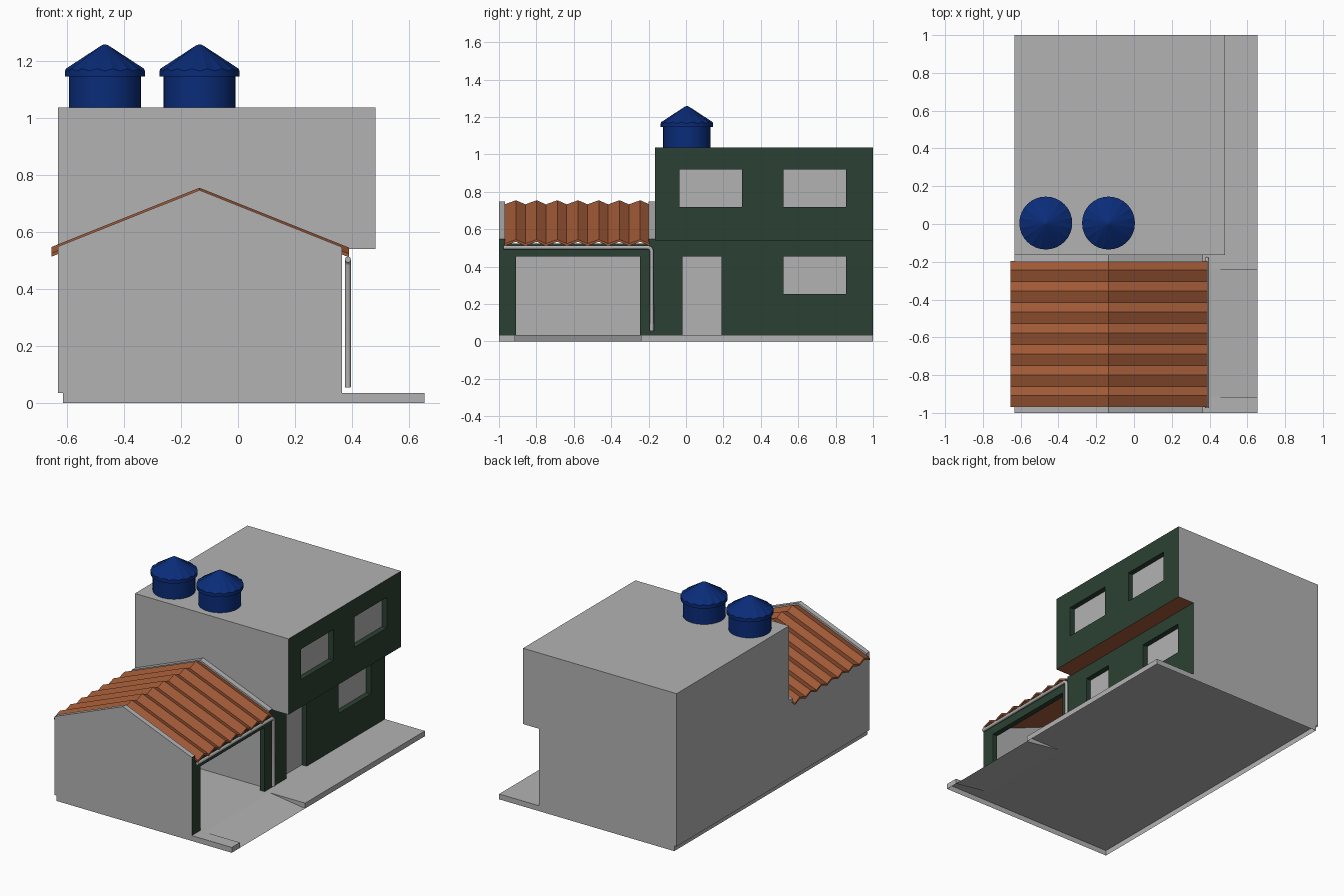
import bpy, bmesh, math

if "Cube" in bpy.data.objects:
    bpy.data.objects.remove(bpy.data.objects["Cube"])


def material(name, rgb):
    m = bpy.data.materials.new(name)
    m.diffuse_color = (*rgb, 1)
    m.use_nodes = True
    m.node_tree.nodes["Principled BSDF"].inputs["Base Color"].default_value = m.diffuse_color
    return m


GREY = material("grey_plaster", (0.45, 0.45, 0.45))
GREEN = material("dark_green_paint", (0.024, 0.052, 0.033))
TILE = material("terracotta", (0.36, 0.103, 0.038))
BLUE = material("tank_blue", (0.003, 0.025, 0.19))


def finish(name, bm, mats, rule=None, drop=None):
    """Make the object; rule picks a material per face, drop removes hidden faces."""
    bmesh.ops.recalc_face_normals(bm, faces=bm.faces[:])
    if drop:
        hidden = [f for f in bm.faces if drop(f.calc_center_median(), f.normal)]
        bmesh.ops.delete(bm, geom=hidden, context="FACES")
    if rule:
        for f in bm.faces:
            f.material_index = rule(f.calc_center_median(), f.normal)
    me = bpy.data.meshes.new(name)
    bm.to_mesh(me)
    bm.free()
    for m in mats:
        me.materials.append(m)
    ob = bpy.data.objects.new(name, me)
    bpy.context.collection.objects.link(ob)
    return ob


def extrude(bm, faces, vec):
    r = bmesh.ops.extrude_face_region(bm, geom=faces)
    bmesh.ops.translate(bm, vec=vec, verts=[v for v in r["geom"] if isinstance(v, bmesh.types.BMVert)])


def prism(bm, pts, y0, y1):
    """Extrude an x/z outline along y."""
    f = bm.faces.new([bm.verts.new((x, y0, z)) for x, z in pts])
    extrude(bm, [f], (0, y1 - y0, 0))


def rect(x0, x1, z0, z1):
    return [(x0, z0), (x1, z0), (x1, z1), (x0, z1)]


def pierced_wall(name, x, y0, y1, z0, z1, holes, depth=0.035, back=False):
    """Green right-hand wall plate with rectangular openings; soffit in terracotta."""
    ys = sorted({y0, y1, *[h[0] for h in holes], *[h[1] for h in holes]})
    zs = sorted({z0, z1, *[h[2] for h in holes], *[h[3] for h in holes]})
    bm = bmesh.new()
    g = [[bm.verts.new((x, y, z)) for z in zs] for y in ys]
    faces = []
    for i in range(len(ys) - 1):
        for j in range(len(zs) - 1):
            cy, cz = (ys[i] + ys[i + 1]) / 2, (zs[j] + zs[j + 1]) / 2
            if not any(a < cy < b and c < cz < d for a, b, c, d in holes):
                faces.append(bm.faces.new((g[i][j], g[i + 1][j], g[i + 1][j + 1], g[i][j + 1])))
    extrude(bm, faces, (-depth, 0, 0))
    for v in [v for v in bm.verts if not v.link_faces]:
        bm.verts.remove(v)

    def rule(c, n):
        if abs(c.y - y0) < 1e-4 or abs(c.y - y1) < 1e-4 or abs(c.z - z1) < 1e-4:
            return 1
        if abs(c.z - z0) < 1e-4 and z0 > 0.5:
            return 2
        return 0
    finish(name, bm, [GREEN, GREY, TILE], rule,
           lambda c, n: (n.x < -0.9 and not back) or (n.z < -0.9 and abs(c.z - 0.035) < 1e-4))


# Ground slab: an open-bottomed shell with the driveway ramp
bm = bmesh.new()
outline = [(0.655, 0.035), (-0.615, 0.035), (-0.615, 0)]
prism(bm, rect(-0.615, 0.655, 0, 0.035), -1, -0.915)
prism(bm, [(-0.615, 0), (0.655, 0), (0.40, 0.035), (-0.615, 0.035)], -0.915, -0.24)
prism(bm, rect(-0.615, 0.655, 0, 0.035), -0.24, 1)


def inner_or_bottom(c, n):
    return n.z < -0.9 or (abs(n.y) > 0.9 and abs(c.y) < 0.99)


finish("ground_slab", bm, [GREY], drop=inner_or_bottom)
# Kerb sides beside the ramp
bm = bmesh.new()
for y in (-0.915, -0.24):
    bm.faces.new([bm.verts.new((x, y, z)) for x, z in ((0.40, 0.035), (0.655, 0), (0.655, 0.035))])
finish("ramp_kerbs", bm, [GREY])

# Two-storey block; its right faces are the recessed panes
bm = bmesh.new()
prism(bm, [(-0.632, 0.035), (0.33, 0.035), (0.33, 0.54), (0.447, 0.54), (0.447, 1.037), (-0.632, 1.037)],
      -0.165, 1)
finish("house_block", bm, [GREY, TILE], lambda c, n: int(n.z < -0.9 and c.z > 0.5),
       lambda c, n: n.z < -0.9 and c.z < 0.1)

# Green right-hand walls
pierced_wall("upper_wall", 0.482, -0.165, 1, 0.54, 1.037,
             [(-0.035, 0.30, 0.72, 0.92), (0.52, 0.855, 0.72, 0.92)])
pierced_wall("lower_wall", 0.365, -0.165, 1, 0.035, 0.54,
             [(-0.02, 0.19, 0.035, 0.455), (0.52, 0.855, 0.255, 0.455)])
pierced_wall("garage_wall", 0.365, -1, -0.165, 0.035, 0.525,
             [(-0.91, -0.245, 0.035, 0.455)], back=True)

# Garage gables and left wall
gable = [(-0.632, 0.035), (0.33, 0.035), (0.33, 0.525), (0.365, 0.525), (0.365, 0.547),
         (-0.135, 0.747), (-0.632, 0.549)]
for name, y0, y1 in (("front_gable", -1, -0.967), ("rear_gable", -0.2, -0.165)):
    bm = bmesh.new()
    prism(bm, gable, y0, y1)
    finish(name, bm, [GREY, GREEN], lambda c, n: int(n.x > 0.95 and c.x > 0.36),
           lambda c, n: n.z < -0.9 or (n.y > 0.9 and c.y > -0.17))
bm = bmesh.new()
prism(bm, rect(-0.632, -0.6, 0.035, 0.522), -0.967, -0.2)
finish("garage_left_wall", bm, [GREY], drop=lambda c, n: n.z < -0.9 or abs(n.y) > 0.9)

# Corrugated tile roof
bm = bmesh.new()
ya, yb, n = -0.97, -0.195, 7
step = (yb - ya) / n
line = []
for i in range(n):
    line += [(ya + i * step, -0.022), (ya + (i + 0.55) * step, 0.0)]
line.append((yb, -0.022))
rows = [[bm.verts.new((x, y, 0.755 - 0.4 * abs(x + 0.135) + dz)) for y, dz in line]
        for x in (-0.655, -0.135, 0.39)]
faces = [bm.faces.new((a[i], b[i], b[i + 1], a[i + 1]))
         for a, b in zip(rows, rows[1:]) for i in range(len(line) - 1)]
extrude(bm, faces, (0, 0, -0.012))
finish("tile_roof", bm, [TILE])

# Flat lining under the tiles
bm = bmesh.new()
vs = [[bm.verts.new((x, y, 0.717 - 0.4 * abs(x + 0.135))) for y in (-0.967, -0.2)]
      for x in (-0.6, -0.135, 0.33)]
for a, b in zip(vs, vs[1:]):
    bm.faces.new((a[0], a[1], b[1], b[0]))
finish("roof_lining", bm, [TILE])

# Gutter and downpipe
cu = bpy.data.curves.new("gutter_pipe", "CURVE")
cu.dimensions = "3D"
cu.bevel_depth = 0.011
cu.bevel_resolution = 2
cu.use_fill_caps = True
path = [(-0.975, 0.503), (-0.205, 0.503), (-0.191, 0.499), (-0.184, 0.485), (-0.183, 0.055)]
sp = cu.splines.new("POLY")
sp.points.add(len(path) - 1)
for p, (y, z) in zip(sp.points, path):
    p.co = (0.386, y, z, 1)
cu.materials.append(GREY)
bpy.context.collection.objects.link(bpy.data.objects.new("gutter_pipe", cu))


# Water tanks: round body and conical lid with a scalloped rim
def tank(name, cx, cy, seg=32):
    bm = bmesh.new()
    prof = [(0.127, 1.037, 0), (0.127, 1.146, 0), (0.14, 1.146, 0), (0.14, 1.169, 0.004),
            (0.012, 1.255, 0), (0.004, 1.258, 0)]
    rings = [[bm.verts.new((cx + r * math.cos(2 * math.pi * k / seg),
                            cy + r * math.sin(2 * math.pi * k / seg),
                            z + w * (1 if k % 2 else -1))) for k in range(seg)]
             for r, z, w in prof]
    for a, b in zip(rings, rings[1:]):
        for k in range(seg):
            m = (k + 1) % seg
            bm.faces.new((a[k], a[m], b[m], b[k]))
    bm.faces.new(rings[-1])
    ob = finish(name, bm, [BLUE])
    bpy.ops.object.select_all(action="DESELECT")
    ob.select_set(True)
    bpy.context.view_layer.objects.active = ob
    bpy.ops.object.shade_smooth_by_angle(angle=math.radians(30))


tank("left_water_tank", -0.467, 0.005)
tank("right_water_tank", -0.135, 0.005)
